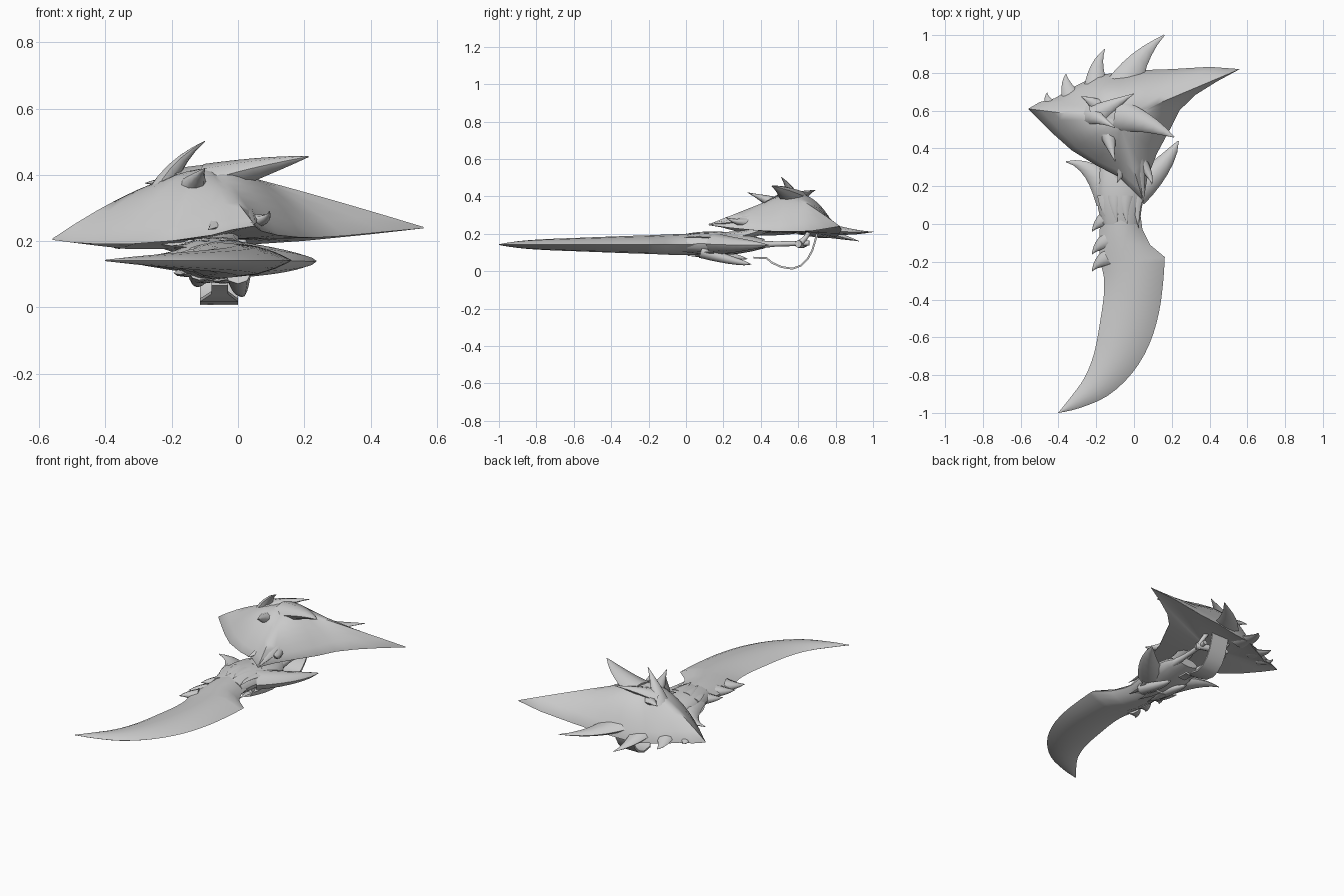
import bpy, math
from mathutils import Vector

if "Cube" in bpy.data.objects:
    bpy.data.objects.remove(bpy.data.objects["Cube"])

grey = bpy.data.materials.new("plain grey")
grey.diffuse_color = (0.6, 0.6, 0.6, 1)
grey.use_nodes = True
grey.node_tree.nodes["Principled BSDF"].inputs["Base Color"].default_value = grey.diffuse_color


def make(name, verts, faces, angle=40):
    me = bpy.data.meshes.new(name)
    me.from_pydata([tuple(v) for v in verts], [], faces)
    me.materials.append(grey)
    me.shade_smooth()
    me.set_sharp_from_angle(angle=math.radians(angle))
    ob = bpy.data.objects.new(name, me)
    bpy.context.collection.objects.link(ob)
    return ob


def loft(name, rings, angle=40):
    """Skin a list of equal-length closed rings and cap both ends."""
    n = len(rings[0])
    verts = [v for r in rings for v in r]
    faces = [(i * n + j, i * n + (j + 1) % n, (i + 1) * n + (j + 1) % n, (i + 1) * n + j)
             for i in range(len(rings) - 1) for j in range(n)]
    last = (len(rings) - 1) * n
    faces += [tuple(range(n))[::-1], tuple(range(last, last + n))]
    return make(name, verts, faces, angle)


def smooth_rows(rows, sub=3):
    """Catmull-Rom interpolation of rows of numbers."""
    out = []
    for i in range(len(rows) - 1):
        q = rows[max(i - 1, 0)], rows[i], rows[i + 1], rows[min(i + 2, len(rows) - 1)]
        for s in range(sub):
            t = s / sub
            out.append([.5 * (2 * b + (c - a) * t + (2 * a - 5 * b + 4 * c - d) * t * t
                              + (3 * b - a - 3 * c + d) * t ** 3) for a, b, c, d in zip(*q)])
    return out + [rows[-1]]


def bezier(pts, steps):
    """Smooth path through a start, a bend and a tip."""
    a, b, c = (Vector(p) for p in pts)
    ctrl = 2 * b - (a + c) / 2
    return [a * (1 - t) ** 2 + ctrl * 2 * t * (1 - t) + c * t * t
            for t in (i / steps for i in range(steps + 1))]


def spike(name, pts, wide, thick, sides=8, tip=0.03, power=1.0):
    """Curved tapering horn, flattened in z."""
    path = bezier(pts, 6)
    rings = []
    for i, p in enumerate(path):
        d = (path[min(i + 1, 6)] - path[max(i - 1, 0)]).normalized()
        side = d.cross(Vector((0, 0, 1))).normalized()
        up = side.cross(d)
        s = max(tip, (1 - i / 6) ** power)
        rings.append([p + side * (wide * s * math.cos(a)) + up * (thick * s * math.sin(a))
                      for a in (2 * math.pi * k / sides for k in range(sides))])
    return loft(name, rings, 60)


# Curved blade: pointed lens sections between back edge and cutting edge
blade = [(-.402, -1, -.398, -1, .002), (-.33, -.91, -.29, -.975, .012),
         (-.26, -.81, -.14, -.91, .022), (-.21, -.68, -.01, -.79, .03),
         (-.18, -.52, .08, -.64, .036), (-.16, -.38, .132, -.47, .042),
         (-.16, -.28, .155, -.30, .047), (-.18, -.2, .163, -.175, .05)]
heel = [(-.185, -.1, .085, -.11, .054), (-.18, 0, .045, -.03, .057), (-.18, .08, .03, .08, .056)]
rings = []
for lx, ly, rx, ry, h in smooth_rows(blade) + heel:
    ring = []
    for k in range(16):
        a = 2 * math.pi * k / 16
        u = (1 - math.cos(a)) / 2
        z = h * math.sin(a) ** 2 * (1 if math.sin(a) >= 0 else -1)
        ring.append((lx + (rx - lx) * u, ly + (ry - ly) * u, .142 + z))
    rings.append(ring)
loft("blade", rings)

# Barbs on the back edge of the blade
for y in (-.25, -.16, -.04):
    spike("blade_barb", [(-.14, y + .07, .142), (-.19, y + .04, .142), (-.222, y, .142)], .05, .035)

# Forearm cuff: rounded sections along y (y, left, right, half height, centre z)
cuff = [(.0, -.17, .03, .05, .145), (.08, -.19, .04, .062, .147), (.18, -.20, .06, .064, .148),
        (.27, -.19, .07, .056, .147), (.35, -.16, .06, .042, .147), (.42, -.12, .02, .025, .147)]
loft("forearm_cuff", [[((l + r) / 2 + (r - l) / 2 * math.cos(a), y, cz + h * math.sin(a))
     for a in (2 * math.pi * k / 16 for k in range(16))] for y, l, r, h, cz in cuff])

# Pointed teeth around the front lip of the cuff, above and below
for sgn in (1, -1):
    for x, y in ((-.155, .03), (-.10, .01), (-.045, .0), (.015, -.02)):
        e = .142 + sgn * .06 * (1 - ((x + .07) / .14) ** 2)
        spike("cuff_tooth", [(x, .15, e), (x, .08, e + sgn * .004), (x + .01, y, e)], .04, .012)

# Side prongs, lower claws and the neck joining cuff to shell
spike("right_prong", [(.0, .17, .145), (.14, .30, .14), (.235, .44, .14)], .085, .055, power=.7)
spike("left_prong", [(-.12, .14, .145), (-.23, .28, .14), (-.36, .33, .14)], .09, .045)
spike("lower_claw", [(.0, .08, .105), (.005, .23, .062), (.015, .35, .036)], .04, .035, power=.6)
spike("lower_claw_left", [(-.11, .08, .11), (-.12, .22, .085), (-.12, .33, .065)], .04, .03, power=.6)
spike("neck", [(-.05, .22, .17), (-.05, .36, .205), (-.05, .47, .25)], .085, .04, tip=.6)

# Hand grip: two long bars, a cross bar and posts rising into the shell
for x in (-.14, .02):
    spike("grip_bar", [(x, .3, .14), (x - .01, .48, .145), (x, .66, .15)], .028, .028, tip=.5)
    spike("grip_post", [(x, .60, .14), (x, .64, .18), (x - .02, .66, .22)], .022, .022, tip=.6)
spike("cross_bar", [(-.16, .6, .145), (-.06, .63, .145), (.04, .6, .145)], .02, .02, tip=1)

# Flat strap hanging below the grip
strap = [(.70, .20), (.69, .16), (.675, .11), (.65, .065), (.615, .03), (.57, .013),
         (.51, .022), (.46, .045), (.43, .07), (.36, .072)]
rings = []
for i, (y, z) in enumerate(strap):
    a, b = strap[max(i - 1, 0)], strap[min(i + 1, len(strap) - 1)]
    t = Vector((b[0] - a[0], b[1] - a[1])).normalized() * .005
    l, r = (-.115, 0) if i < 7 else (-.08, -.03)
    rings.append([(l, y - t.y, z + t.x), (r, y - t.y, z + t.x), (r, y + t.y, z - t.x), (l, y + t.y, z - t.x)])
loft("strap", rings)

# Domed shell: rim outline (x, y, z, profile power) swept up to a crown, over a nearly flat underside
rim = [(.56, .82, .243, 1.1), (.4, .832, .225, 1.4), (.2, .82, .205, 2), (.05, .815, .195, 2.6),
       (-.08, .80, .185, 2.8), (-.2, .79, .18, 2.8), (-.26, .755, .18, 2.7), (-.33, .72, .18, 2.3),
       (-.42, .665, .19, 1.9), (-.5, .645, .2, 1.65), (-.56, .61, .208, 1.55), (-.5, .55, .2, 1.75),
       (-.42, .47, .195, 2.1), (-.33, .39, .195, 2.3), (-.2, .31, .205, 2.1), (-.08, .25, .222, 1.6),
       (-.02, .19, .238, 1.2), (.05, .12, .25, 1), (.07, .24, .235, 1.4), (.12, .37, .222, 2),
       (.19, .5, .215, 2.3), (.24, .6, .215, 2.1), (.32, .68, .22, 1.7), (.44, .755, .232, 1.3)]
n, steps = len(rim), 9
core = Vector((-.08, .55))


def dome(crown):
    """Rings that turn from a round crown into the pointed rim."""
    out = [(core.x, core.y, crown)]
    for s in range(1, steps + 1):
        t = s / steps
        for x, y, z, p in rim:
            reach = (Vector((x, y)) - core).length
            f = t * (t + (1 - t) * .33 / reach)
            q = core.lerp(Vector((x, y)), f)
            out.append((q.x, q.y, z + (crown - z) * (1 - f ** p)))
    return out


def dome_faces(base, flip):
    fs = [(base, base + 1 + j, base + 1 + (j + 1) % n) for j in range(n)]
    for s in range(steps - 1):
        o = base + 1 + s * n
        fs += [(o + j, o + n + j, o + n + (j + 1) % n, o + (j + 1) % n) for j in range(n)]
    return [f[::-1] for f in fs] if flip else fs


outer, inner = dome(.42), [(x, y, z - .004) for x, y, z in dome(.21)]
m = len(outer)
edge = m - n
rim_faces = [(edge + j, m + edge + j, m + edge + (j + 1) % n, edge + (j + 1) % n) for j in range(n)]
make("shell", outer + inner, dome_faces(0, False) + dome_faces(m, True) + rim_faces, 55)

# Spikes along the back rim of the shell
spike("rear_spike_large", [(-.06, .71, .235), (.03, .87, .212), (.16, 1.0, .21)], .10, .035)
spike("rear_spike_middle", [(-.20, .70, .215), (-.195, .83, .185), (-.155, .925, .16)], .07, .03)
spike("rear_spike_small", [(-.32, .64, .215), (-.355, .73, .19), (-.36, .795, .18)], .06, .025)
spike("rear_spike_tiny", [(-.42, .60, .215), (-.455, .655, .20), (-.46, .695, .20)], .04, .018)

# Horns growing from the crown, and small thorns along the front
spike("crown_horn", [(-.25, .58, .31), (-.19, .56, .42), (-.10, .51, .502)], .065, .045)
spike("right_horn", [(-.09, .575, .38), (.06, .535, .42), (.212, .46, .455)], .09, .055, power=.8)
spike("back_horn", [(-.20, .57, .375), (-.11, .63, .41), (0, .69, .432)], .065, .04)
spike("front_horn", [(-.14, .50, .35), (-.125, .42, .385), (-.10, .33, .42)], .055, .045)
spike("left_thorn", [(-.17, .61, .36), (-.23, .65, .375), (-.28, .675, .375)], .045, .03)
spike("hook", [(.02, .35, .26), (.075, .27, .265), (.095, .21, .29)], .04, .03)
spike("front_point", [(.0, .35, .28), (.028, .22, .26), (.05, .12, .252)], .06, .03)
spike("front_side_point", [(-.05, .36, .27), (-.065, .28, .25), (-.09, .22, .235)], .05, .025)
